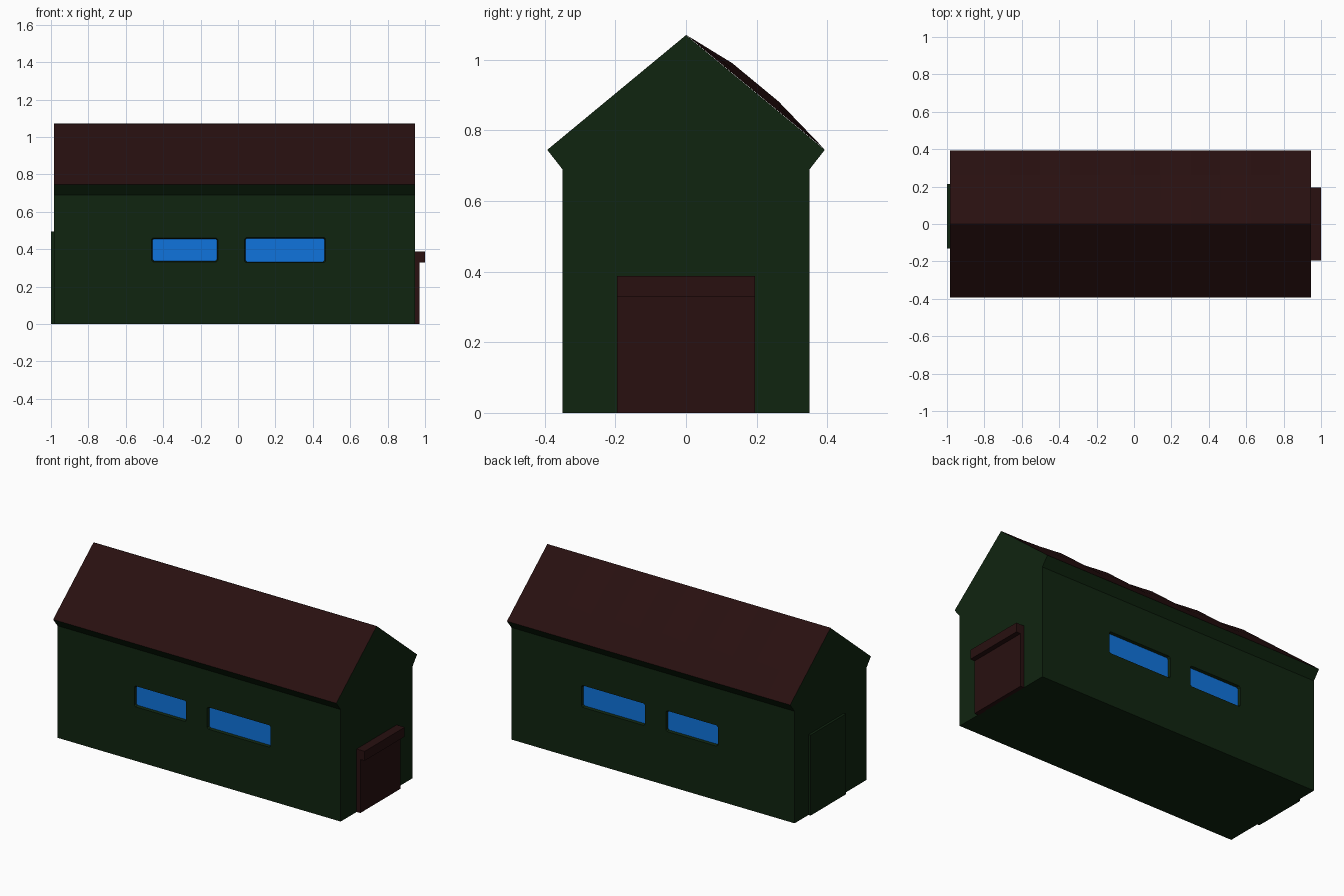
import bpy, bmesh, math

if "Cube" in bpy.data.objects:
    bpy.data.objects.remove(bpy.data.objects["Cube"])


def material(name, rgb):
    m = bpy.data.materials.new(name)
    m.diffuse_color = (*rgb, 1)
    m.use_nodes = True
    m.node_tree.nodes["Principled BSDF"].inputs["Base Color"].default_value = m.diffuse_color
    return m


GREEN = material("dark_green", (0.005, 0.018, 0.005))
BROWN = material("dark_brown", (0.021, 0.005, 0.005))
BLUE = material("window_blue", (0.005, 0.175, 0.72))
X0, X1 = -0.985, 0.945
WALL, EAVE, EAVE_Z, RIDGE_Z = 0.35, 0.393, 0.745, 1.07


def finish(name, bm, *mats):
    bmesh.ops.recalc_face_normals(bm, faces=bm.faces)
    me = bpy.data.meshes.new(name)
    bm.to_mesh(me)
    bm.free()
    ob = bpy.data.objects.new(name, me)
    bpy.context.collection.objects.link(ob)
    for m in mats:
        me.materials.append(m)
    return ob


def prism(bm, ring_a, ring_b):
    """Closed solid between two matching rings of points."""
    a = [bm.verts.new(p) for p in ring_a]
    b = [bm.verts.new(p) for p in ring_b]
    bm.faces.new(a)
    bm.faces.new(b)
    for i in range(len(a)):
        j = (i + 1) % len(a)
        bm.faces.new((a[i], a[j], b[j], b[i]))


def box(name, xs, ys, zs, mat):
    bm = bmesh.new()
    rings = [[(x, ys[0], zs[0]), (x, ys[1], zs[0]), (x, ys[1], zs[1]), (x, ys[0], zs[1])] for x in xs]
    prism(bm, *rings)
    return finish(name, bm, mat)


# House body: gable profile with flared eaves, upward faces are roof
profile = [(-WALL, 0), (WALL, 0), (WALL, 0.69), (EAVE, EAVE_Z),
           (0, RIDGE_Z), (-EAVE, EAVE_Z), (-WALL, 0.69)]
bm = bmesh.new()
prism(bm, [(X0, y, z) for y, z in profile], [(X1, y, z) for y, z in profile])
bmesh.ops.recalc_face_normals(bm, faces=bm.faces)
for f in bm.faces:
    f.material_index = 1 if f.normal.z > 0.4 else 0
body = finish("house_body", bm, GREEN, BROWN)

# Bowed rear roof sheet, slightly wavy along its length
bm = bmesh.new()
cols, rows = 12, 3
grid = []
for i in range(cols + 1):
    t = i / cols
    amp = 0.021 + 0.007 * math.cos(math.pi * i)
    if i in (0, cols):
        amp = 0
    line = []
    for j in range(rows + 1):
        s = j / rows
        z = RIDGE_Z + (EAVE_Z - RIDGE_Z) * s
        line.append(bm.verts.new((X0 + (X1 - X0) * t, EAVE * s,
                                  z + 0.001 + amp * math.sin(math.pi * s) * 1.15)))
    grid.append(line)
for i in range(cols):
    for j in range(rows):
        bm.faces.new((grid[i][j], grid[i + 1][j], grid[i + 1][j + 1], grid[i][j + 1]))
for f in bm.faces:
    f.normal_update()
    if f.normal.z < 0:
        f.normal_flip()
finish("rear_roof_sheet", bm, BROWN)


# Windows on both long walls: tapered recess with a blue pane
def window_ring(x0, x1, z0, z1, y, shrink):
    c = 0.008
    x0, x1, z0, z1 = x0 + shrink, x1 - shrink, z0 + shrink, z1 - shrink
    return [(x0 + c, y, z0), (x1 - c, y, z0), (x1, y, z0 + c), (x1, y, z1 - c),
            (x1 - c, y, z1), (x0 + c, y, z1), (x0, y, z1 - c), (x0, y, z0 + c)]


cut, panes = bmesh.new(), bmesh.new()
for side in (-1, 1):
    for w in ((-0.462, -0.108, 0.333, 0.461), (0.035, 0.468, 0.328, 0.463)):
        prism(cut, window_ring(*w, side * (WALL + 0.02), -0.006),
              window_ring(*w, side * (WALL - 0.02), 0.006))
        prism(panes, window_ring(*w, side * (WALL - 0.015), 0.005),
              window_ring(*w, side * (WALL - 0.021), 0.005))
cutter = finish("window_cutter", cut, GREEN)
cutter.hide_render = True
cutter.hide_viewport = True
finish("window_panes", panes, BLUE)
mod = body.modifiers.new("window_recesses", 'BOOLEAN')
mod.operation = 'DIFFERENCE'
mod.solver = 'EXACT'
mod.object = cutter

# Right-hand door and its projecting lintel
box("right_door", (X1 - 0.005, 0.97), (-0.195, 0.195), (0, 0.33), BROWN)
box("right_door_lintel", (X1 - 0.005, 1.0), (-0.195, 0.195), (0.33, 0.388), BROWN)

# Left-hand door slab
box("left_door", (-1.0, X0 + 0.005), (-0.13, 0.215), (0, 0.495), GREEN)
